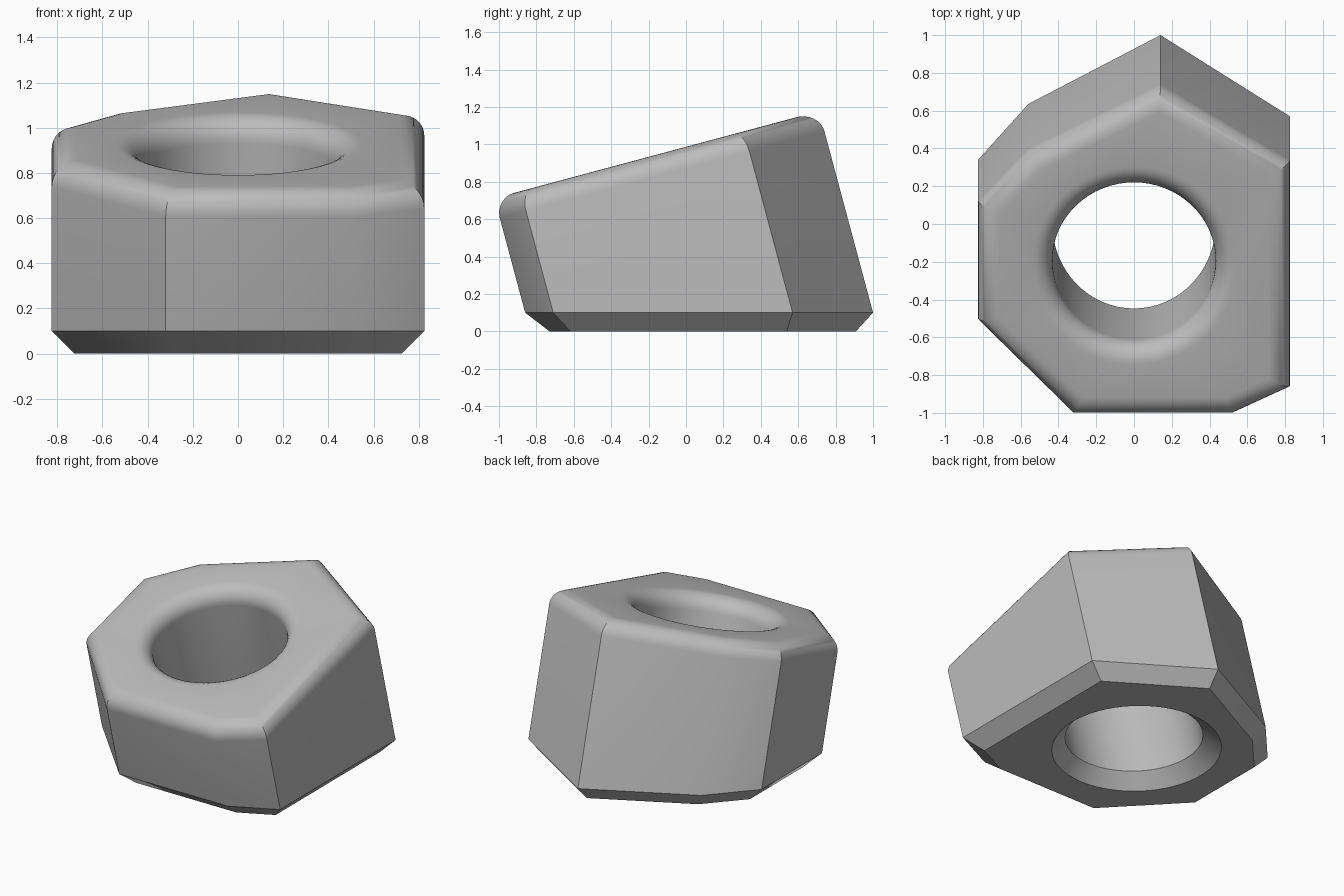
import bpy, bmesh, math
from mathutils import Vector, Matrix

if "Cube" in bpy.data.objects:
    bpy.data.objects.remove(bpy.data.objects["Cube"])

TILT = math.radians(15)
SIN, COS = math.sin(TILT), math.cos(TILT)
TILTED = Matrix.Rotation(TILT, 3, 'X')
TOP = 0.953        # distance of the sloping top along the leaning axis
ROUND = 0.11       # radius of the upper roundings
CHAMFER = 0.1      # size of the lower chamfers
STEPS = 8

# Outline at the top of the chamfer, anticlockwise, turned square to the leaning axis
FOOTPRINT = [(0.14, 1.0), (-0.56, 0.635), (-0.825, 0.34), (-0.825, -0.33),
             (-0.32, -0.86), (0.52, -0.86), (0.825, -0.71), (0.825, 0.57)]
OUTLINE = [Vector((x, y * COS + CHAMFER * SIN)) for x, y in FOOTPRINT]


def outer(inset):
    """Body outline moved inwards with mitred corners."""
    pts = []
    for i, p in enumerate(OUTLINE):
        a = (p - OUTLINE[i - 1]).normalized()
        b = (OUTLINE[(i + 1) % len(OUTLINE)] - p).normalized()
        na, nb = Vector((-a.y, a.x)), Vector((-b.y, b.x))
        pts.append(p + (na + nb) * inset / (1 + na.dot(nb)))
    return pts


def bore(inset):
    """Round hole, widened by the inset."""
    r, n = 0.432 + inset, 64
    return [Vector((r * math.cos(math.tau * i / n),
                    r * math.sin(math.tau * i / n) + CHAMFER * SIN)) for i in range(n)]


def wall(bm, section):
    """Loft one wall from the flat base to the sloping top; return its end rings."""
    rings = []
    for inset, z in ((CHAMFER, 0), (0, CHAMFER)):
        rings.append([(p.x, p.y, (z - p.y * SIN) / COS) for p in section(inset)])
    for i in range(STEPS + 1):
        a = math.pi / 2 * i / STEPS
        inset, w = ROUND * (1 - math.cos(a)), TOP - ROUND * (1 - math.sin(a))
        rings.append([(p.x, p.y, w) for p in section(inset)])
    rings = [[bm.verts.new(TILTED @ Vector(c)) for c in ring] for ring in rings]
    for low, high in zip(rings, rings[1:]):
        for i in range(len(low)):
            bm.faces.new((low[i - 1], low[i], high[i], high[i - 1]))
    return rings[0], rings[-1]


# Leaning nut body: outer wall and hole wall joined by a flat base and a sloping top
bm = bmesh.new()
ends = zip(wall(bm, outer), wall(bm, bore))
for outside, inside in ends:
    edges = [bm.edges.get((ring[i - 1], ring[i]))
             for ring in (outside, inside) for i in range(len(ring))]
    bmesh.ops.triangle_fill(bm, edges=edges, use_beauty=True)
bmesh.ops.recalc_face_normals(bm, faces=bm.faces)
mesh = bpy.data.meshes.new("nut_body")
bm.to_mesh(mesh)
bm.free()
body = bpy.data.objects.new("nut_body", mesh)
bpy.context.collection.objects.link(body)

# Plain grey
grey = bpy.data.materials.new("plain_grey")
grey.use_nodes = True
grey.diffuse_color = (0.5, 0.5, 0.5, 1)
grey.node_tree.nodes["Principled BSDF"].inputs["Base Color"].default_value = (0.5, 0.5, 0.5, 1)
mesh.materials.append(grey)

bpy.context.view_layer.objects.active = body
body.select_set(True)
bpy.ops.object.shade_smooth_by_angle(angle=math.radians(30))
